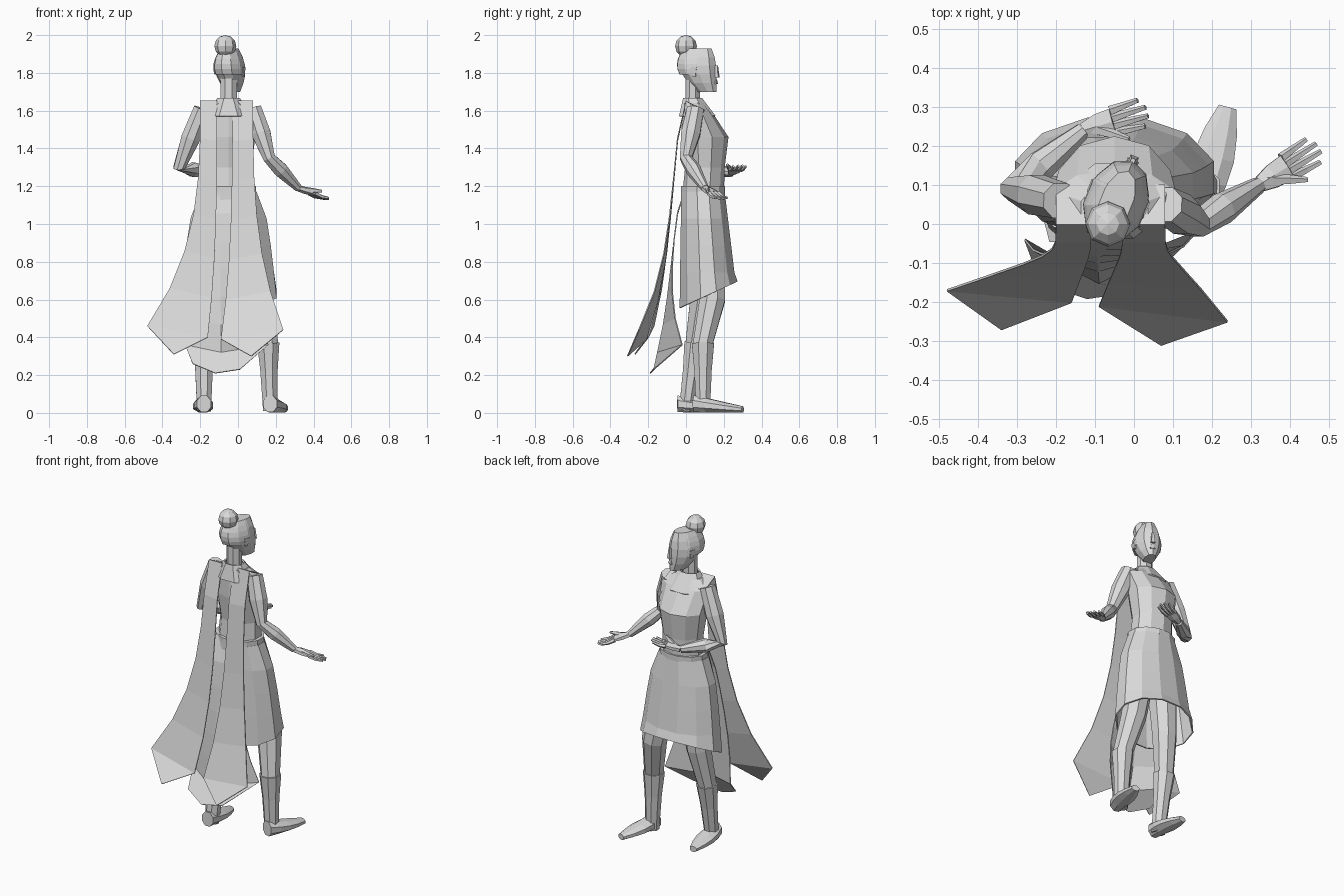
import bpy, bmesh, math
from mathutils import Vector

if "Cube" in bpy.data.objects:
    bpy.data.objects.remove(bpy.data.objects["Cube"], do_unlink=True)

grey = bpy.data.materials.new("plain_grey")
grey.use_nodes = True
tone = (0.7, 0.7, 0.7, 1)
grey.diffuse_color = tone
grey.node_tree.nodes["Principled BSDF"].inputs["Base Color"].default_value = tone

FORWARD, UP = Vector((0, 1, 0)), Vector((0, 0, 1))
MIDDLE = -0.05


def steps(count):
    return [i / count for i in range(count + 1)]


def finish(name, bm, thickness=0):
    bmesh.ops.recalc_face_normals(bm, faces=bm.faces)
    mesh = bpy.data.meshes.new(name)
    bm.to_mesh(mesh)
    bm.free()
    mesh.materials.append(grey)
    obj = bpy.data.objects.new(name, mesh)
    bpy.context.collection.objects.link(obj)
    if thickness:
        solid = obj.modifiers.new("thickness", 'SOLIDIFY')
        solid.thickness = thickness
        solid.offset = 0
    return obj


def loft(name, rings, sides=8, axis=None, ref=FORWARD, thickness=0, lower_edge=None):
    """Skin elliptical rings given as (centre, half width, half depth)."""
    bm = bmesh.new()
    loops = []
    for i, (centre, width, depth) in enumerate(rings):
        following = rings[min(i + 1, len(rings) - 1)][0]
        previous = rings[max(i - 1, 0)][0]
        along = axis or (following - previous).normalized()
        across = along.cross(ref).normalized()
        outward = across.cross(along)
        loop = []
        for k in range(sides):
            angle = math.tau * (k + 0.5) / sides
            point = (centre + across * width * math.cos(angle)
                     + outward * depth * math.sin(angle))
            loop.append(bm.verts.new(point))
        loops.append(loop)
    if lower_edge:
        for vert in loops[-1]:
            vert.co.z = lower_edge(vert.co)
    for first, second in zip(loops, loops[1:]):
        for k in range(sides):
            j = (k + 1) % sides
            bm.faces.new((first[k], first[j], second[j], second[k]))
    if not thickness:
        bm.faces.new(loops[0])
        bm.faces.new(loops[-1])
    return finish(name, bm, thickness)


def trunk(name, rows, sides=10, **options):
    """Upright part on the body's middle line, from (y, z, half width, half depth)."""
    rings = [(Vector((MIDDLE, y, z)), width, depth) for y, z, width, depth in rows]
    return loft(name, rings, sides, axis=UP, **options)


def limb(name, joints, start, end, sides=8, ref=FORWARD, muscle=0):
    """Round tube through the joints, tapering evenly, with two optional swellings."""
    rings = []
    for point, t in zip(joints, steps(len(joints) - 1)):
        radius = start + (end - start) * t + muscle * abs(math.sin(math.tau * t))
        rings.append((Vector(point), radius, radius))
    return loft(name, rings, sides, ref=ref)


def cloth(name, top, height, bottom, tips, over_shoulder=True):
    """Hanging panel: x of each column at the top, bottom edge points, low points."""
    bm = bmesh.new()
    rows = []
    if over_shoulder:
        rows.append([(x, 0.1, height - 0.05) for x in top])
    for t in steps(6):
        flare = t ** 3 if over_shoulder else t
        rows.append([(x + (end[0] - x) * flare,
                      -0.11 * math.sqrt(t) + (end[1] + 0.11) * t ** 4,
                      height + (end[2] - height) * t) for x, end in zip(top, bottom)])
    grid = [[bm.verts.new(p) for p in row] for row in rows]
    for upper, lower in zip(grid, grid[1:]):
        for k in range(len(top) - 1):
            bm.faces.new((upper[k], upper[k + 1], lower[k + 1], lower[k]))
    bm.faces.new(grid[-1] + [bm.verts.new(p) for p in tips])
    return finish(name, bm, 0.006)


def hand(side, wrist, tip):
    """Open palm with four spread fingers and a thumb."""
    across = (tip - wrist).cross(UP).normalized()
    knuckle = wrist.lerp(tip, 0.45)
    loft(side + "_palm", [(wrist, 0.022, 0.018), (wrist.lerp(knuckle, 0.5), 0.036, 0.018),
                          (knuckle, 0.04, 0.012)], 6, ref=UP)
    for n in range(4):
        spread = n - 1.5
        base = knuckle + across * spread * 0.019
        end = tip.lerp(knuckle, 0.15 * abs(spread)) + across * spread * 0.023
        limb(f"{side}_finger_{n}", [base, base.lerp(end, 0.5) - UP * 0.006, end],
             0.013, 0.007, 5, UP)
    base = wrist.lerp(knuckle, 0.3)
    end = wrist.lerp(tip, 0.6) + across * 0.055 + UP * 0.02
    limb(side + "_thumb", [base, base.lerp(end, 0.6), end], 0.018, 0.007, 5, UP)


def arm(side, *joints):
    shoulder, elbow, wrist, tip = map(Vector, joints)
    limb(side + "_arm", [shoulder, shoulder.lerp(elbow, 0.5), elbow,
                         elbow.lerp(wrist, 0.4), wrist], 0.048, 0.022, muscle=0.013)
    hand(side, wrist, tip)


def leg(side, hip, knee, calf, ankle, toe):
    limb(side + "_leg", [hip, knee, calf, ankle], 0.09, 0.04)
    # Cuff at the top of the boot
    calf, ankle = Vector(calf), Vector(ankle)
    limb(side + "_boot_cuff", [calf, calf.lerp(ankle, 0.4)], 0.064, 0.05)
    # Foot narrowing and flattening towards the toe
    heel, toe = Vector((ankle.x, ankle.y - 0.045, 0)), Vector(toe)
    rings = []
    for t in steps(4):
        half_height = 0.048 - 0.03 * t
        width = 0.04 + 0.025 * math.sin(math.pi * t) - 0.015 * t
        rings.append((heel.lerp(toe, t) + UP * half_height, width, half_height))
    loft(side + "_foot", rings, axis=(toe - heel).normalized(), ref=UP)


def skull(name, lowest, swell, shift):
    """Upright form with a flat face, round back and forward chin."""
    rings = []
    for s in steps(5):
        t = lowest + (1 - lowest) * s
        face = 0.1 - 0.03 * t ** 4
        nape = -0.11 * math.sin(math.pi * (0.05 + 0.72 * t))
        centre = Vector((0, (face + nape) / 2 - shift, 1.7 + 0.23 * t))
        width = 0.078 * math.sin(math.pi * (0.14 + 0.69 * t))
        rings.append((centre, width * swell, (face - nape) / 2 * swell))
    return loft(name, rings, 10, axis=UP)


def face_detail(name, x, y, low, high, width, depth):
    """Small wedge on the head, wider at its lower end."""
    return loft(name, [(Vector((x, y, low)), width, depth),
                       (Vector((x, y, high)), width / 2, depth / 2)], 4, axis=UP)


# Torso, belt, collar and neck
trunk("torso", [(0.09, 1.15, 0.135, 0.11), (0.1, 1.3, 0.125, 0.105), (0.1, 1.46, 0.15, 0.125),
                (0.06, 1.59, 0.165, 0.08), (0.04, 1.64, 0.09, 0.06)])
trunk("belt", [(0.09, z, 0.15, 0.12) for z in (1.165, 1.2)], 12)
trunk("collar", [(0.06 - 0.025 * t, 1.57 + 0.095 * t, 0.125 - 0.065 * t, 0.1 - 0.05 * t)
                 for t in steps(2)], 8, thickness=0.01)
trunk("neck", [(0.035, z, 0.047, 0.042) for z in (1.6, 1.79)], 8)

# Flaring skirt whose hem falls towards the back
trunk("skirt", [(0.09 + 0.03 * t, 1.17 - 0.57 * t, 0.15 + 0.11 * math.sqrt(t), 0.115 + 0.04 * t)
                for t in steps(4)], 12, thickness=0.008,
      lower_edge=lambda co: 0.57 + 0.46 * co.y)

# Head parts, all turned together
head_parts = [skull("head", 0, 1, 0), skull("hair", 0.4, 1.05, 0.012),
              face_detail("nose", 0, 0.098, 1.775, 1.84, 0.016, 0.02),
              face_detail("lips", 0, 0.095, 1.74, 1.765, 0.022, 0.01)]
for side, x in (("left", 0.072), ("right", -0.072)):
    head_parts.append(face_detail(side + "_ear", x, 0, 1.83, 1.78, 0.012, 0.024))
for part in head_parts:
    part.location = (-0.04, 0.07, 0)
    part.rotation_euler.z = math.radians(-22)

# Hair bun
bm = bmesh.new()
bmesh.ops.create_uvsphere(bm, u_segments=8, v_segments=6, radius=0.058)
finish("hair_bun", bm).location = (-0.067, 0, 1.942)

# Arms: one reaching out, one folded across the body
arm("left", (0.08, 0.05, 1.61), (0.165, 0, 1.35), (0.32, 0.1, 1.19), (0.48, 0.2, 1.13))
arm("right", (-0.19, 0.06, 1.61), (-0.31, 0.09, 1.3), (-0.13, 0.24, 1.27), (0.04, 0.29, 1.31))

# Legs, boots and feet
leg("left", (0.05, 0.12, 0.95), (0.12, 0.14, 0.6), (0.16, 0.09, 0.37), (0.17, 0.09, 0.01),
    (0.24, 0.3, 0))
leg("right", (-0.12, 0.1, 0.95), (-0.15, 0.09, 0.6), (-0.18, 0.05, 0.37), (-0.18, 0, 0.01),
    (-0.19, 0.2, 0))

# Long cape tails over both shoulders, with a curved under panel between them
cloth("right_cape", (-0.2, -0.11), 1.65, [(-0.48, -0.17, 0.46), (-0.16, -0.2, 0.4)],
      [(-0.34, -0.27, 0.31)])
cloth("left_cape", (0.08, -0.03), 1.65, [(0.24, -0.25, 0.44), (-0.09, -0.21, 0.39)],
      [(0.07, -0.31, 0.3)])
cloth("under_cape", (-0.15, -0.095, -0.04), 1.2,
      [(-0.28, -0.04, 0.36), (-0.09, -0.15, 0.32), (0.16, -0.02, 0.36)],
      [(0.01, -0.17, 0.23), (-0.12, -0.19, 0.21), (-0.24, -0.15, 0.26)], over_shoulder=False)
